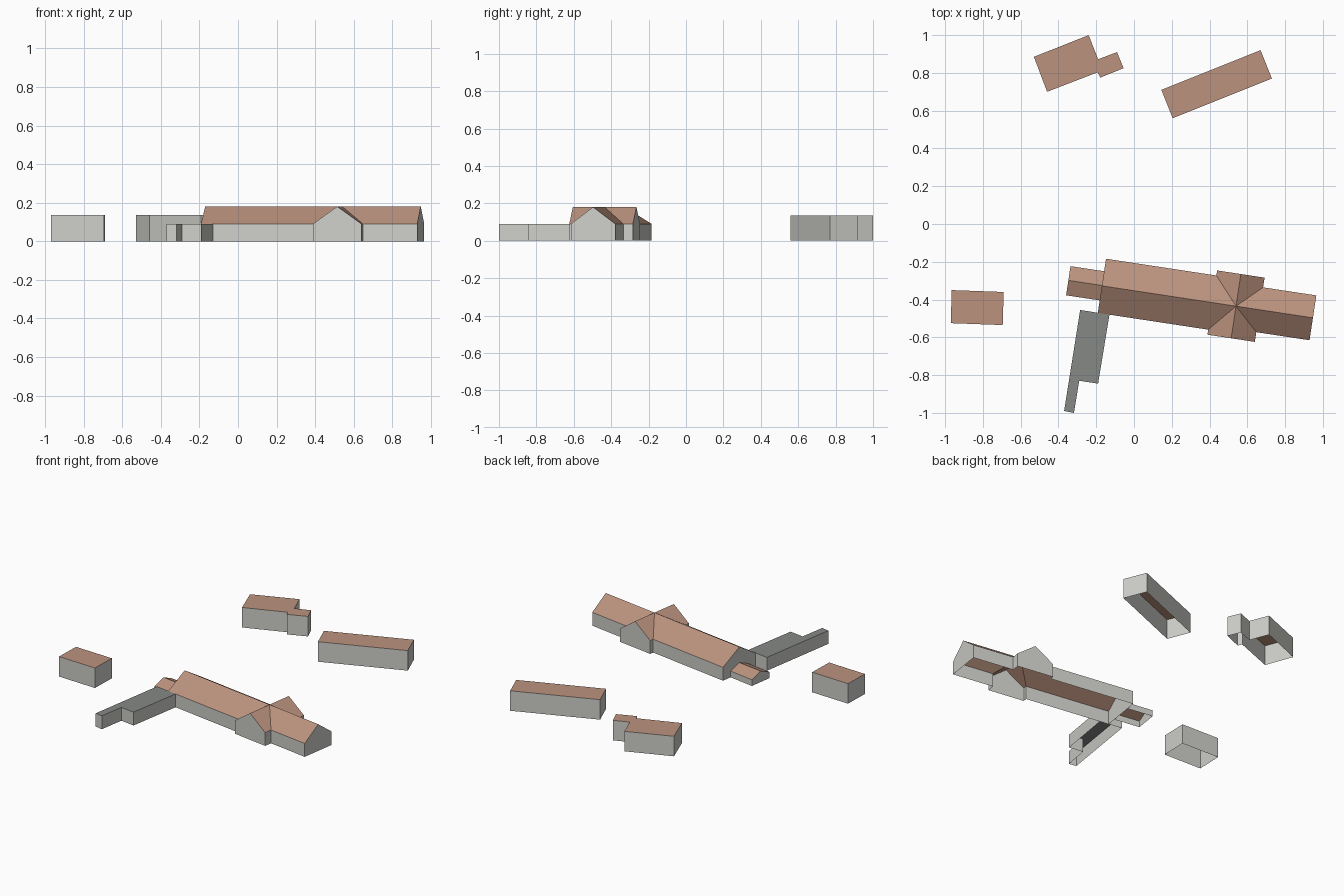
import bpy, bmesh
from mathutils import Vector

if "Cube" in bpy.data.objects:
    bpy.data.objects.remove(bpy.data.objects["Cube"])


def material(name, rgb):
    m = bpy.data.materials.new(name)
    m.diffuse_color = (*rgb, 1)
    m.use_nodes = True
    m.node_tree.nodes["Principled BSDF"].inputs["Base Color"].default_value = m.diffuse_color
    return m


WALL = material("wall", (0.62, 0.62, 0.59))
TILE = material("roof_tile", (0.50, 0.29, 0.21))
SLATE = material("grey_roof", (0.24, 0.25, 0.235))


def shell(name, ring, roofs, roof_mat, centre=None, apex=()):
    """Open-bottomed building: walls under a counter-clockwise ring, then roof faces.
    Ring points listed in apex are gable tips and have no wall corner below."""
    bm = bmesh.new()
    top = [bm.verts.new(p) for p in ring]
    low = [None if i in apex else bm.verts.new((p[0], p[1], 0)) for i, p in enumerate(ring)]
    if centre:
        top.append(bm.verts.new(centre))
    n = len(ring)
    for i in range(n):
        if i in apex:
            continue
        j = (i + 1) % n
        tips = []
        if j in apex:
            tips, j = [top[j]], (j + 1) % n
        bm.faces.new([low[i], low[j], top[j]] + tips + [top[i]])
    for f in roofs:
        bm.faces.new([top[k] for k in f]).material_index = 1
    mesh = bpy.data.meshes.new(name)
    bm.to_mesh(mesh)
    bm.free()
    mesh.materials.append(WALL)
    mesh.materials.append(roof_mat)
    ob = bpy.data.objects.new(name, mesh)
    bpy.context.collection.objects.link(ob)


def flat(name, outline, h, mat):
    shell(name, [(x, y, h) for x, y in outline], [range(len(outline))], mat)


# Local frame of the main building: u along the ridge, v across it
C = Vector((0.54, -0.435))
U = Vector((0.9886, -0.150))
V = Vector((0.150, 0.9886))


def loc(u, v, z):
    p = C + U * u + V * v
    return (p.x, p.y, z)


# Main building: cross-shaped plan, gable on each arm, valleys meeting at the crossing
EAVE, RIDGE = 0.09, 0.18
W, E, K, N = 0.145, 0.12, 0.127, 0.172   # half widths of arms, cross arm length
w, e = -0.718, 0.412                     # ends of the long arms
plan = [(-K, -W), (-K, -N), (0, -N), (K, -N),
        (K, -E), (e, -E), (e, 0), (e, E),
        (K, E), (K, N), (0, N), (-K, N),
        (-K, W), (w, W), (w, 0), (w, -W)]
tips = (2, 6, 10, 14)
ring = [loc(u, v, RIDGE if i in tips else EAVE) for i, (u, v) in enumerate(plan)]
roofs = []
for a in range(0, 16, 4):
    roofs += [(a, a + 1, a + 2, 16), (a + 2, a + 3, (a + 4) % 16, 16)]
shell("main_building", ring, roofs, TILE, loc(0, 0, RIDGE), tips)

# Low gabled lean-on at the west end
h = 0.078
annex = [loc(-0.898, h, 0.042), loc(-0.898, 0.002, 0.075), loc(-0.898, -h, 0.042),
         loc(w, -h, 0.042), loc(w, 0.002, 0.075), loc(w, h, 0.042)]
shell("west_annex", annex, [(0, 1, 4, 5), (1, 2, 3, 4)], TILE, apex=(1, 4))

# Flat grey wing stretching to the front
flat("front_wing", [(-0.285, -0.455), (-0.37, -0.99), (-0.318, -1.0), (-0.29, -0.83),
                    (-0.19, -0.845), (-0.13, -0.48)], 0.09, SLATE)

# Detached flat-roofed outbuildings
flat("west_outbuilding", [(-0.97, -0.525), (-0.695, -0.535), (-0.69, -0.36),
                          (-0.965, -0.35)], 0.135, TILE)
flat("back_left_outbuilding", [(-0.46, 0.70), (-0.192, 0.803), (-0.178, 0.775), (-0.055, 0.825),
                               (-0.09, 0.91), (-0.19, 0.872), (-0.24, 1.0),
                               (-0.53, 0.885)], 0.135, TILE)
flat("back_right_outbuilding", [(0.205, 0.56), (0.73, 0.77), (0.67, 0.92),
                                (0.145, 0.71)], 0.135, TILE)
